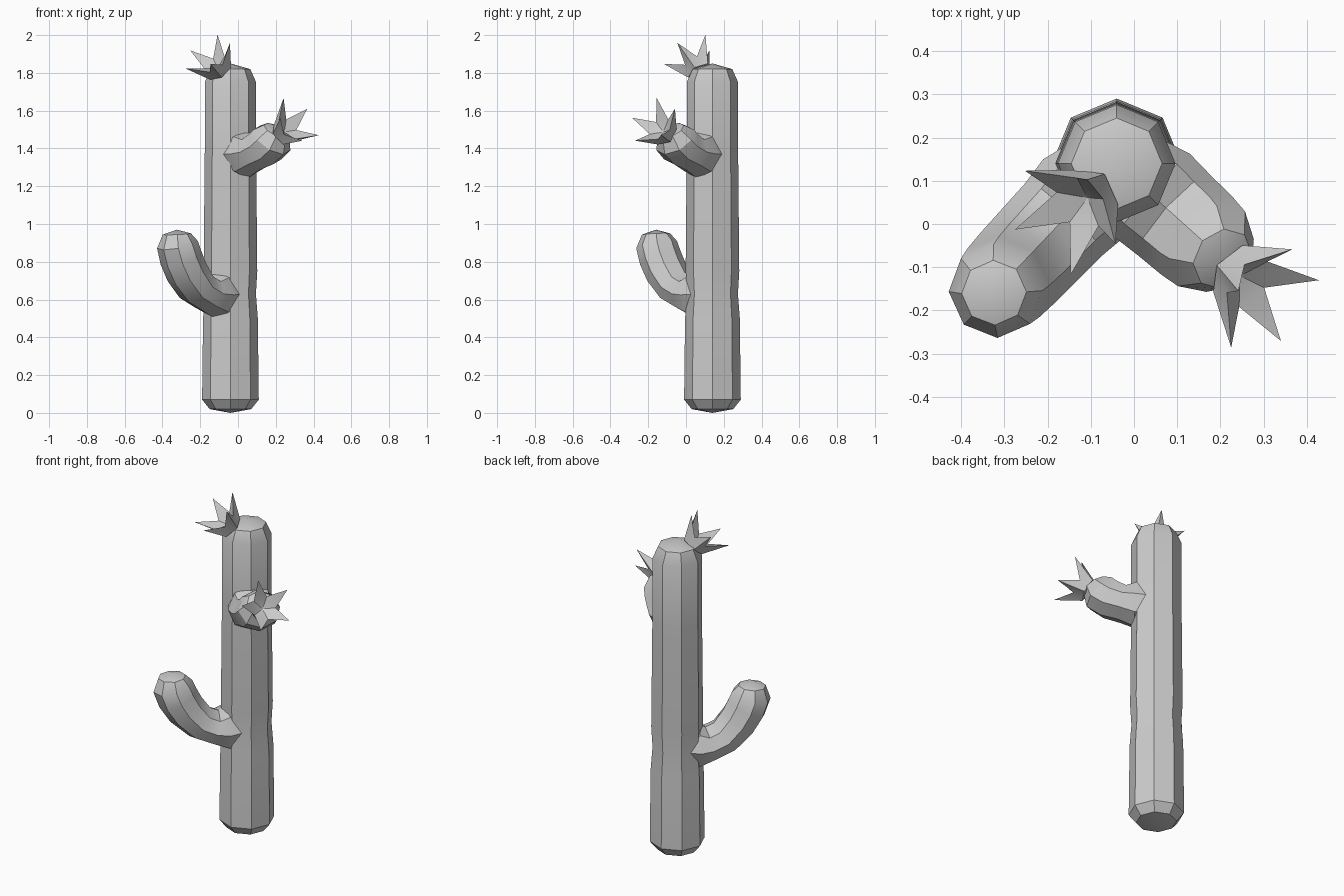
import bpy, bmesh, math
from mathutils import Vector

if "Cube" in bpy.data.objects:
    bpy.data.objects.remove(bpy.data.objects["Cube"])

UP = Vector((0, 0, 1))
AXIS = Vector((-0.04, 0.14, 0))      # trunk centre in plan


def finish(name, bm, angle):
    bmesh.ops.remove_doubles(bm, verts=bm.verts, dist=1e-4)
    bmesh.ops.recalc_face_normals(bm, faces=bm.faces)
    mesh = bpy.data.meshes.new(name)
    bm.to_mesh(mesh)
    bm.free()
    ob = bpy.data.objects.new(name, mesh)
    bpy.context.collection.objects.link(ob)
    mesh.shade_smooth()
    mesh.set_sharp_from_angle(angle=math.radians(angle))
    return ob


def limb(name, heading, rows, sides=8):
    """Eight-sided tube; rows are (reach, height, in-plane radius, side radius)."""
    d = Vector((math.cos(heading), math.sin(heading), 0))
    side = d.cross(UP)
    bm = bmesh.new()
    rings = []
    for i, (s, z, rv, rh) in enumerate(rows):
        a, b = rows[max(i - 1, 0)], rows[min(i + 1, len(rows) - 1)]
        t = (d * (b[0] - a[0]) + UP * (b[1] - a[1])).normalized()
        n = side.cross(t)
        c = AXIS + d * s + UP * z
        rings.append([bm.verts.new(c + n * rv * math.cos(k * math.tau / sides)
                                   + side * rh * math.sin(k * math.tau / sides))
                      for k in range(sides)])
    for lo, hi in zip(rings, rings[1:]):
        for k in range(sides):
            j = (k + 1) % sides
            bm.faces.new((lo[k], lo[j], hi[j], hi[k]))
    return finish(name, bm, 32)


def flower(name, centre, normal, tip):
    """Star flower: five folded petals around a shallow cup."""
    c, n = Vector(centre), Vector(normal).normalized()
    u = Vector(tip) - c
    u = (u - n * u.dot(n)).normalized()
    v = n.cross(u)
    bm = bmesh.new()

    def at(step, r, h):
        a = step * math.tau / 5
        return bm.verts.new(c + (u * math.cos(a) + v * math.sin(a)) * r + n * h)

    tips = [at(k, 0.143, 0) for k in range(5)]
    ribs = [at(k, 0.068, -0.14) for k in range(5)]
    dips = [at(k + 0.5, 0.066, -0.085) for k in range(5)]
    base, cup = at(0, 0, -0.165), at(0, 0, -0.115)
    for k in range(5):
        a, b = dips[k - 1], dips[k]
        nxt = ribs[(k + 1) % 5]
        for f in ((a, tips[k], ribs[k]), (tips[k], b, ribs[k]),
                  (a, b, tips[k]), (a, cup, b),
                  (ribs[k], b, nxt), (ribs[k], nxt, base)):
            bm.faces.new(f)
    return finish(name, bm, 30)


# Trunk with rounded foot and crown
trunk = [(0, 0, 0, 0), (0, 0.02, 0.11, 0.11), (0, 0.07, 0.15, 0.15),
         (0, 0.5, 0.145, 0.145), (0, 0.63, 0.135, 0.135), (0, 0.75, 0.142, 0.142),
         (0, 1.38, 0.136, 0.136), (0, 1.75, 0.136, 0.136),
         (0, 1.82, 0.105, 0.105), (0, 1.85, 0, 0)]
limb("trunk", 0, trunk)

# Lower arm, flared at the trunk and curving upward
lower = [(0, 0.63, 0.09, 0.1), (0.11, 0.625, 0.13, 0.13), (0.18, 0.63, 0.096, 0.122),
         (0.26, 0.665, 0.098, 0.12), (0.335, 0.745, 0.108, 0.118),
         (0.38, 0.82, 0.112, 0.115), (0.407, 0.89, 0.11, 0.11),
         (0.412, 0.947, 0.075, 0.075), (0.412, 0.97, 0, 0)]
limb("lower_arm", math.radians(226.5), lower)

# Upper arm, short and tilted up
upper = [(0, 1.37, 0.09, 0.1), (0.11, 1.37, 0.13, 0.13), (0.18, 1.38, 0.098, 0.125),
         (0.25, 1.41, 0.108, 0.122), (0.295, 1.445, 0.112, 0.116),
         (0.33, 1.495, 0.075, 0.075), (0.34, 1.515, 0, 0)]
limb("upper_arm", math.radians(-42), upper)

# Flowers on the crown and on the upper arm
flower("crown_flower", (-0.165, 0.01, 1.91), (-0.5, -0.44, 0.745), (-0.11, 0.1, 2.0))
flower("arm_flower", (0.32, -0.18, 1.55), (0.65, -0.52, 0.55), (0.367, -0.058, 1.61))
